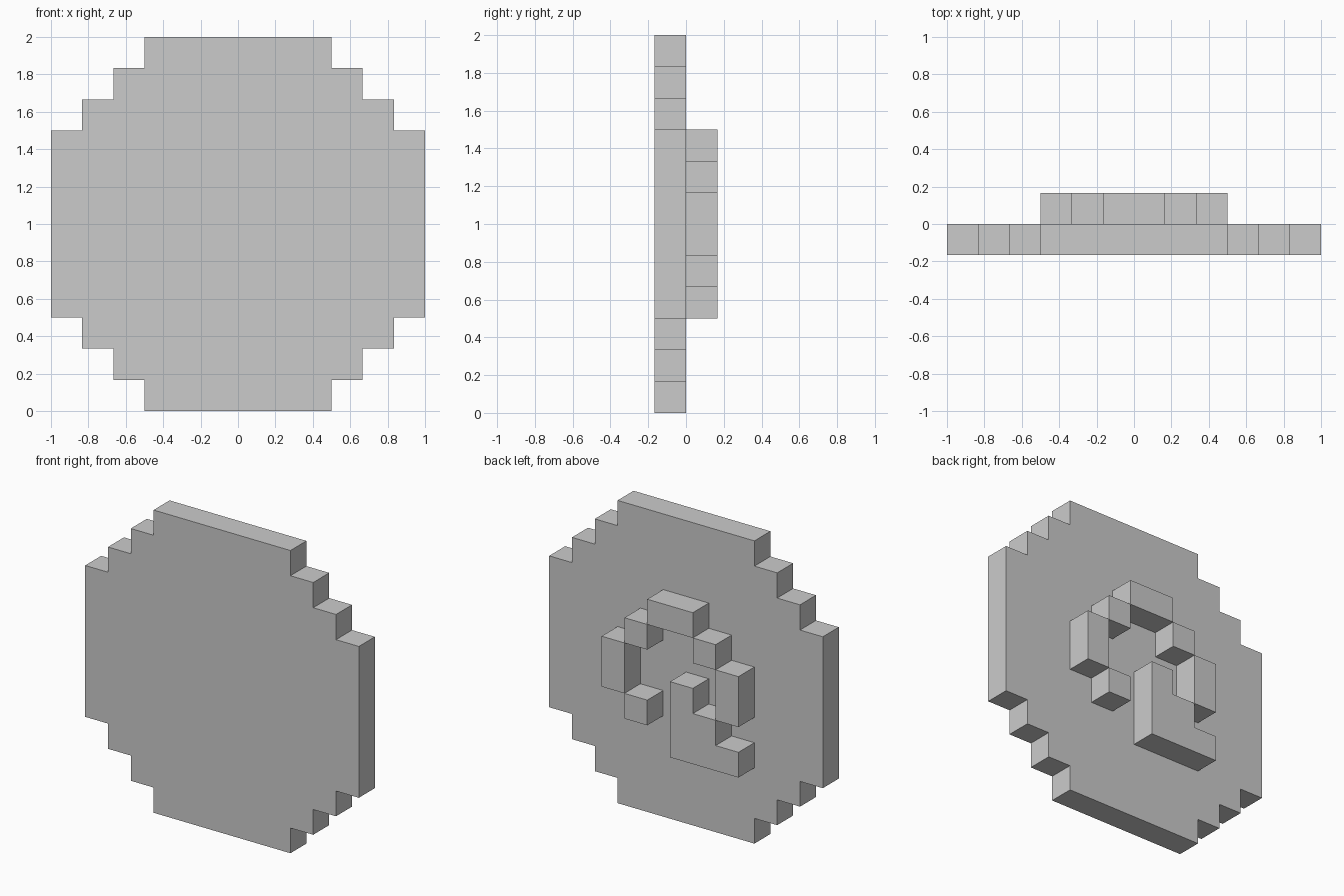
import bpy
import bmesh

if "Cube" in bpy.data.objects:
    bpy.data.objects.remove(bpy.data.objects["Cube"])

U = 1 / 6  # one block of the stepped design


def plate(name, outline, y0, y1):
    """Extrude an (x, z) outline, measured in blocks, from y0 to y1."""
    bm = bmesh.new()
    face = bm.faces.new([bm.verts.new((x * U, y0 * U, z * U)) for x, z in outline])
    ext = bmesh.ops.extrude_face_region(bm, geom=[face], use_keep_orig=True)
    verts = [g for g in ext["geom"] if isinstance(g, bmesh.types.BMVert)]
    bmesh.ops.translate(bm, verts=verts, vec=(0, (y1 - y0) * U, 0))
    bmesh.ops.recalc_face_normals(bm, faces=bm.faces)
    mesh = bpy.data.meshes.new(name)
    bm.to_mesh(mesh)
    bm.free()
    obj = bpy.data.objects.new(name, mesh)
    bpy.context.collection.objects.link(obj)
    return obj


def block(name, x0, x1, z0, z1):
    """Raised rectangular block on the back of the disc."""
    return plate(name, [(x0, z0), (x1, z0), (x1, z1), (x0, z1)], 0, 1)


# Stepped disc: one quarter of the outline, mirrored around the centre
quarter = [(6, 3), (5, 3), (5, 4), (4, 4), (4, 5), (3, 5), (3, 6)]
half = quarter + [(-x, z) for x, z in reversed(quarter)]
outline = half + [(x, -z) for x, z in reversed(half)]
plate("disc", [(x, z + 6) for x, z in outline], -1, 0)

# Raised open ring on the back
block("ring_top", -1, 1, 8, 9)
for side, s in (("right", 1), ("left", -1)):
    a, b = sorted((s * 1, s * 2))
    block("ring_shoulder_" + side, a, b, 7, 8)
    a, b = sorted((s * 2, s * 3))
    block("ring_side_" + side, a, b, 5, 7)
block("ring_end", 1, 2, 4, 5)

# Raised stepped corner that closes the ring
plate("ring_corner", [(0, 3), (0, 6), (-1, 6), (-1, 5), (-2, 5),
                      (-2, 4), (-3, 4), (-3, 3)], 0, 1)
